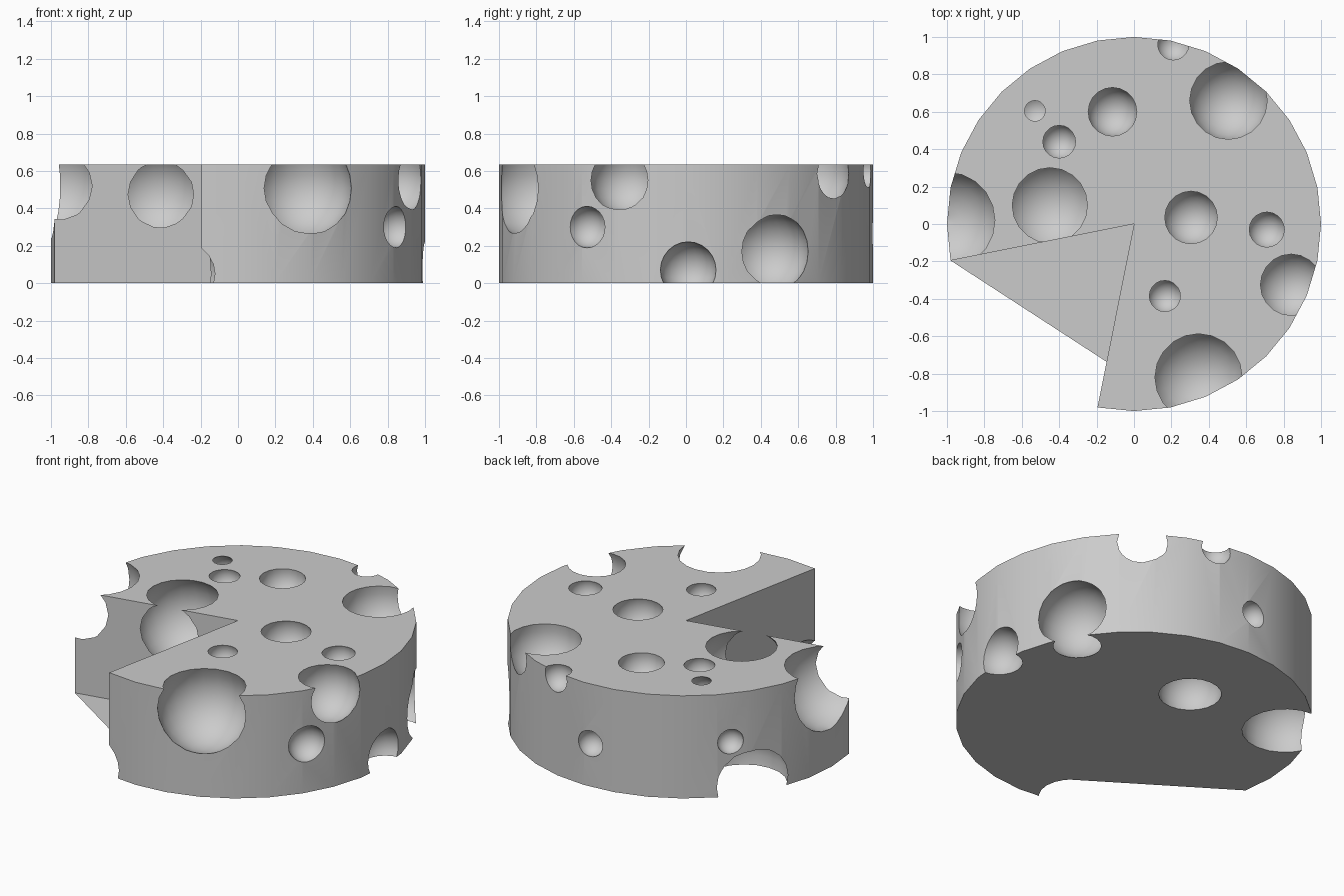
import bpy, bmesh
from math import sin, cos, radians

if "Cube" in bpy.data.objects:
    bpy.data.objects.remove(bpy.data.objects["Cube"])

H = 0.635

# Round wheel (32 sides) with a six-side wedge left out, apex on the axis
pts = [(0.0, 0.0)]
for i in range(27):
    a = radians(-101.25 + 11.25 * i)
    pts.append((cos(a), sin(a)))
bm = bmesh.new()
base = bm.faces.new([bm.verts.new((x, y, 0)) for x, y in pts])
ext = bmesh.ops.extrude_face_region(bm, geom=[base], use_keep_orig=True)
bmesh.ops.translate(bm, vec=(0, 0, H),
                    verts=[v for v in ext["geom"] if isinstance(v, bmesh.types.BMVert)])
bmesh.ops.recalc_face_normals(bm, faces=bm.faces)
mesh = bpy.data.meshes.new("cheese_wheel")
bm.to_mesh(mesh)
bm.free()
wheel = bpy.data.objects.new("cheese_wheel", mesh)
bpy.context.collection.objects.link(wheel)

# Round bubbles: x, y, z, radius
holes = [
    # top face
    (-0.53, 0.605, 0.545, 0.105), (-0.40, 0.44, 0.60, 0.094),
    (-0.115, 0.60, 0.61, 0.132), (0.305, 0.035, 0.585, 0.149),
    (0.71, -0.03, 0.60, 0.10), (0.165, -0.385, 0.60, 0.09),
    (-0.45, 0.10, 0.475, 0.257),
    # top rim
    (0.505, 0.66, 0.585, 0.212), (0.21, 0.96, 0.60, 0.09),
    (0.84, -0.325, 0.55, 0.184), (0.345, -0.82, 0.508, 0.264),
    (-1.0, 0.02, 0.52, 0.281),
    # side wall
    (0.845, -0.53, 0.30, 0.11), (-0.04, 0.985, 0.265, 0.08),
    (-0.75, 0.64, 0.335, 0.076),
    # bottom rim and bottom face
    (1.0, 0.012, 0.07, 0.15), (0.785, 0.44, 0.17, 0.217),
    (-0.72, 0.46, 0.06, 0.248), (-0.05, 0.43, 0.05, 0.182),
    (-0.28, -0.87, 0.05, 0.195),
]


def carve(x, y, z, r):
    bpy.ops.mesh.primitive_uv_sphere_add(segments=20, ring_count=12,
                                         radius=r * 1.008, location=(x, y, z))
    ball = bpy.context.object
    ball.hide_render = True
    ball.data.shade_smooth()
    mod = wheel.modifiers.new("bubble", 'BOOLEAN')
    mod.operation = 'DIFFERENCE'
    mod.solver = 'EXACT'
    mod.object = ball
    bpy.context.view_layer.objects.active = wheel
    bpy.ops.object.modifier_apply(modifier=mod.name)
    bpy.data.objects.remove(ball)


for h in holes:
    carve(*h)

# Bubbles stay smooth, wheel stays faceted, creases between them stay sharp
wheel.data.set_sharp_from_angle(angle=radians(35))

# Thin floor skin left under the missing wedge
skin = bpy.data.meshes.new("floor_skin")
skin.from_pydata([(0, 0, 0), (-0.981, -0.195, 0), (-0.146, -0.737, 0)], [], [(0, 2, 1)])
bpy.context.collection.objects.link(bpy.data.objects.new("floor_skin", skin))
